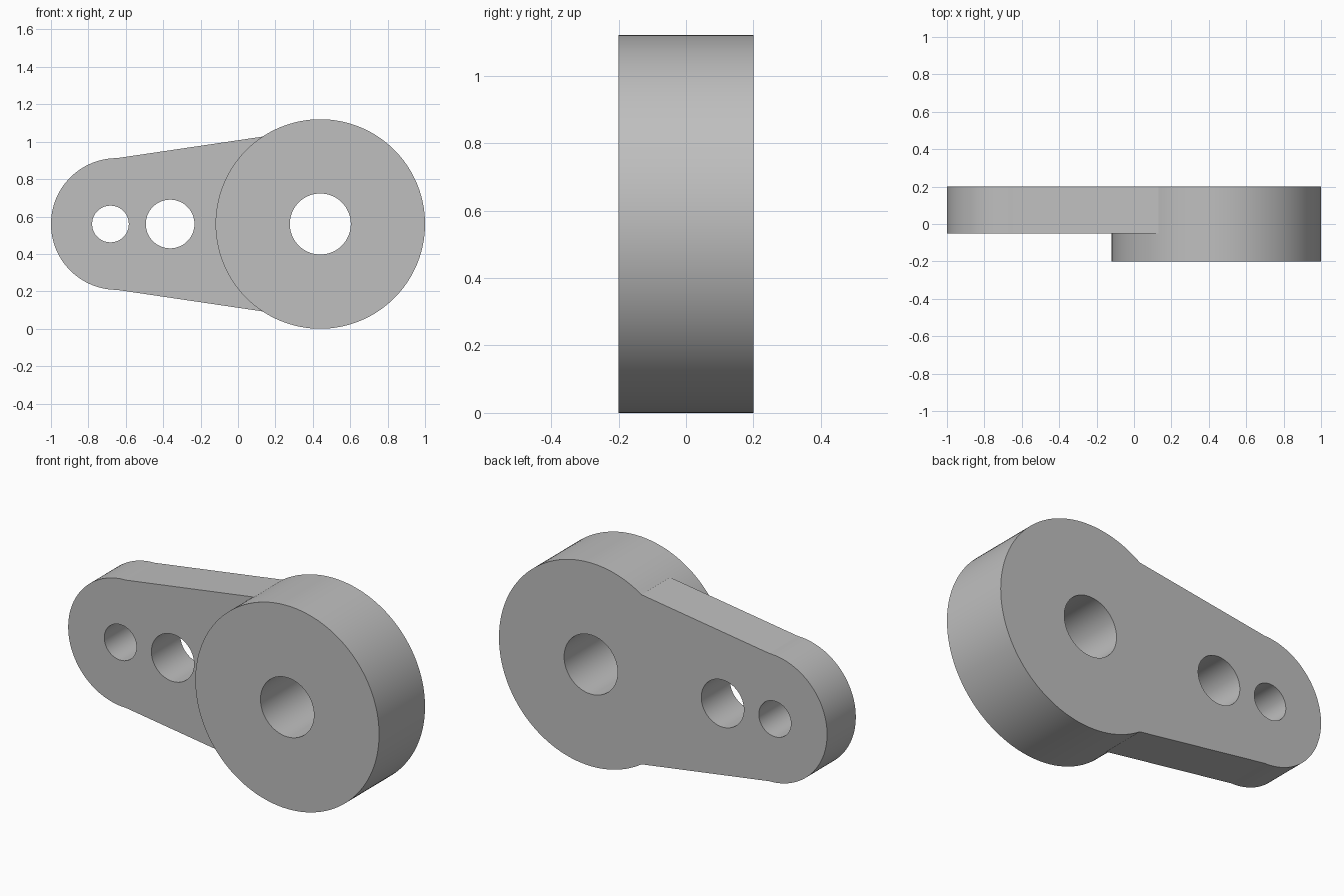
import bpy, bmesh, math

if "Cube" in bpy.data.objects:
    bpy.data.objects.remove(bpy.data.objects["Cube"], do_unlink=True)

MID_Z = 0.56
FRONT, STEP, BACK = -0.2, -0.05, 0.2
HUB_X, HUB_R = 0.44, 0.56
END_X, END_R = -0.648, 0.352

grey = bpy.data.materials.new("grey_metal")
grey.use_nodes = True
grey.diffuse_color = (0.52, 0.52, 0.52, 1)
grey.node_tree.nodes["Principled BSDF"].inputs["Base Color"].default_value = grey.diffuse_color


def arc(x, radius, start, end, count):
    """Points on an arc about (x, MID_Z), angles in degrees."""
    angles = [math.radians(start + (end - start) * i / count) for i in range(count + 1)]
    return [(x + radius * math.cos(a), MID_Z + radius * math.sin(a)) for a in angles]


def circle(x, radius, count=128):
    return arc(x, radius, 0, 360, count)[:-1]


def prism(name, outline, y0, y1):
    """Extrude an x-z outline from y0 to y1."""
    bm = bmesh.new()
    face = bm.faces.new([bm.verts.new((x, y0, z)) for x, z in outline])
    made = bmesh.ops.extrude_face_region(bm, geom=[face])["geom"]
    moved = [v for v in made if isinstance(v, bmesh.types.BMVert)]
    bmesh.ops.translate(bm, verts=moved, vec=(0, y1 - y0, 0))
    bmesh.ops.recalc_face_normals(bm, faces=bm.faces)
    mesh = bpy.data.meshes.new(name)
    bm.to_mesh(mesh)
    bm.free()
    mesh.materials.append(grey)
    obj = bpy.data.objects.new(name, mesh)
    bpy.context.collection.objects.link(obj)
    return obj


def combine(target, tool, operation):
    """Apply a boolean and remove the tool object."""
    bpy.context.view_layer.objects.active = target
    mod = target.modifiers.new(operation.lower(), "BOOLEAN")
    mod.operation = operation
    mod.solver = "EXACT"
    mod.object = tool
    bpy.ops.object.modifier_apply(modifier=mod.name)
    bpy.data.objects.remove(tool, do_unlink=True)


# Thick round hub
crank = prism("crank_arm", circle(HUB_X, HUB_R), FRONT, BACK)

# Thinner arm, widening from the rounded end into the hub
flare = [(0.13, MID_Z - 0.467), (HUB_X, MID_Z - 0.4),
         (HUB_X, MID_Z + 0.4), (0.13, MID_Z + 0.467)]
arm = prism("arm", arc(END_X, END_R, 90, 270, 64) + flare, STEP, BACK)
combine(crank, arm, "UNION")

# Shaft bore and the two pin holes
for x, radius in ((HUB_X, 0.163), (-0.363, 0.13), (-0.682, 0.098)):
    combine(crank, prism("hole_cutter", circle(x, radius), FRONT - 0.1, BACK + 0.1), "DIFFERENCE")

# Smooth round walls, crisp rims and corners
bpy.ops.object.select_all(action="DESELECT")
crank.select_set(True)
bpy.context.view_layer.objects.active = crank
bpy.ops.object.shade_smooth_by_angle(angle=math.radians(6))
